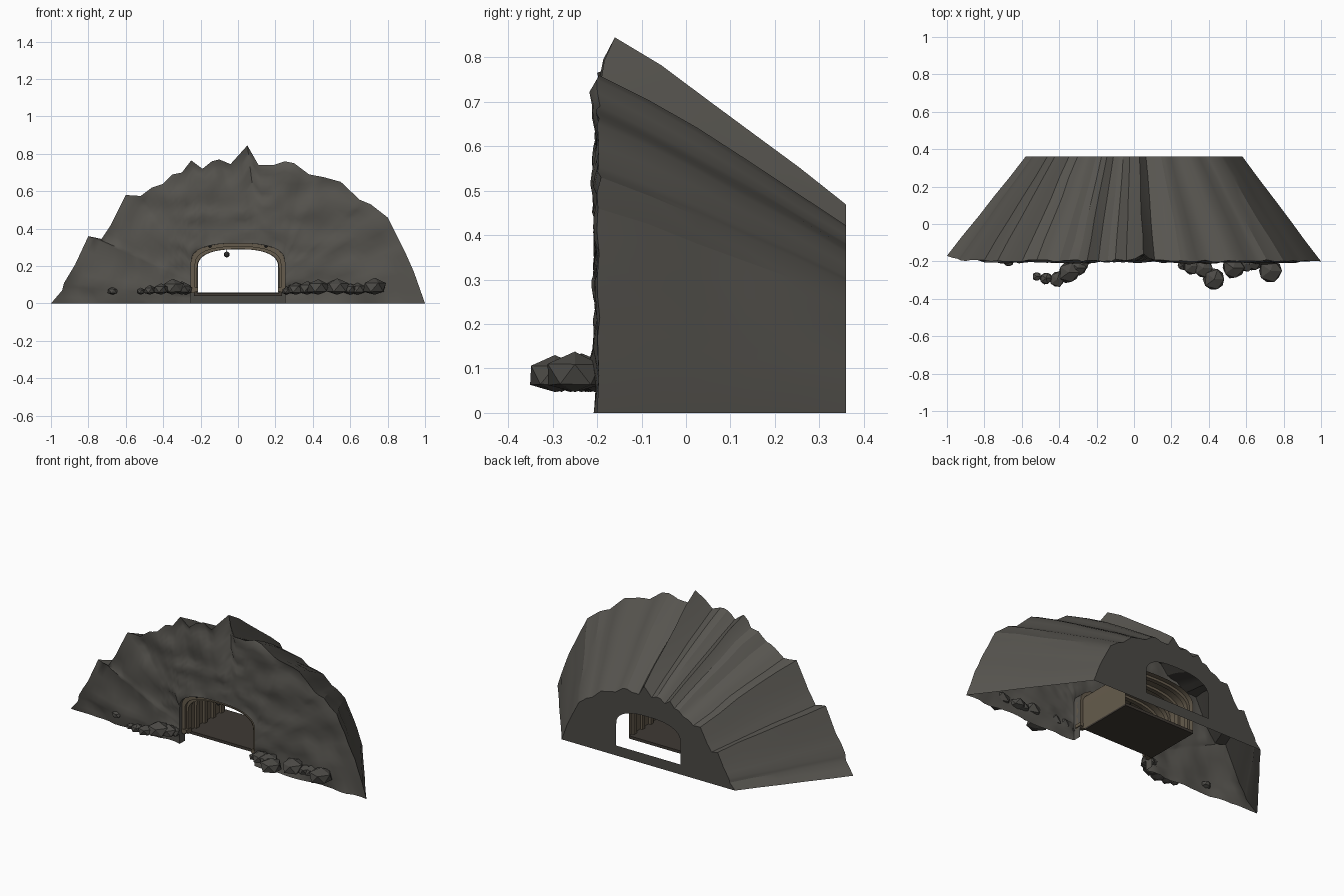
import bpy, bmesh, math, random
from mathutils import Vector, noise

if "Cube" in bpy.data.objects:
    bpy.data.objects.remove(bpy.data.objects["Cube"])

random.seed(4)

def mat(name, c):
    m = bpy.data.materials.new(name)
    m.diffuse_color = (*c, 1)
    m.use_nodes = True
    m.node_tree.nodes["Principled BSDF"].inputs["Base Color"].default_value = m.diffuse_color
    return m

ROCK = mat("rock", (0.095, 0.09, 0.079))
DARK = mat("dark_rock", (0.07, 0.067, 0.06))
WOOD = mat("wood", (0.13, 0.105, 0.072))
SOIL = mat("soil", (0.05, 0.042, 0.034))
IRON = mat("iron", (0.03, 0.03, 0.03))

def make(name, verts, faces, material, angle=None):
    me = bpy.data.meshes.new(name)
    me.from_pydata(verts, [], faces)
    bm = bmesh.new()
    bm.from_mesh(me)
    bmesh.ops.recalc_face_normals(bm, faces=bm.faces)
    bm.to_mesh(me)
    bm.free()
    ob = bpy.data.objects.new(name, me)
    bpy.context.collection.objects.link(ob)
    me.materials.append(material)
    if angle:
        bpy.context.view_layer.objects.active = ob
        ob.select_set(True)
        bpy.ops.object.shade_smooth_by_angle(angle=math.radians(angle))
        ob.select_set(False)
    return ob

def loft(name, rings, material, angle=None, closed=False):
    n, r = len(rings[0]), len(rings)
    verts = [tuple(p) for ring in rings for p in ring]
    faces = [(j*n+i, j*n+i+1, (j+1) % r*n+i+1, (j+1) % r*n+i)
             for j in range(r if closed else r-1) for i in range(n-1)]
    if closed:
        faces += [tuple(j*n for j in range(r)), tuple(j*n+n-1 for j in range(r))]
    return make(name, verts, faces, material, angle)

def box(name, x0, x1, y0, y1, z0, z1, material):
    v = [(x, y, z) for x in (x0, x1) for y in (y0, y1) for z in (z0, z1)]
    f = [(0, 1, 3, 2), (4, 6, 7, 5), (0, 4, 5, 1), (2, 3, 7, 6), (0, 2, 6, 4), (1, 5, 7, 3)]
    return make(name, v, f, material)

def arch(t, w, h, base=0.0):
    """Tunnel outline, t from 0 (left foot) to 1 (right foot)."""
    spring = h - 0.10
    if t < 0.25:
        return -w, base + (spring - base)*t/0.25
    if t > 0.75:
        return w, base + (spring - base)*(1-t)/0.25
    a = math.pi*(1 - (t-0.25)/0.5)
    c, s = math.cos(a), max(0, math.sin(a))
    return w*math.copysign(abs(c)**0.8, c), spring + 0.10*s**0.8

# jagged outline of the rock face
SIL = [(-1, 0), (-.94, .07), (-.93, .11), (-.87, .21), (-.80, .36), (-.73, .345), (-.68, .42),
       (-.60, .58), (-.52, .575), (-.46, .62), (-.40, .64), (-.35, .69), (-.30, .70), (-.25, .765),
       (-.19, .72), (-.14, .76), (-.10, .77), (-.04, .745), (.05, .845), (.11, .74), (.19, .74),
       (.25, .76), (.30, .75), (.38, .69), (.46, .675), (.55, .65), (.65, .555), (.71, .53),
       (.80, .46), (.85, .36), (.90, .26), (.94, .17), (1, 0)]
rim = []
for a, b in zip(SIL, SIL[1:]):
    rim += [a, ((a[0]+b[0])/2, (a[1]+b[1])/2)]
rim.append(SIL[-1])
rim_y = [-0.197 + 0.032*max(0, z-0.76)/0.085 + 0.03*max(0, -x-.9)/.1
         + random.uniform(-.006, .006) for x, z in rim]
rim_y[-1] = -0.2
# spread the columns evenly around the opening
ts = [i/(len(rim)-1) for i in range(len(rim))]

# front rock face: opening reveal, then lofted to the outline with blocky relief
R = 18
front = [[(p[0], -0.15, p[1]) for p in (arch(t, 0.25, 0.322) for t in ts)]]
for j in range(R):
    k = j/(R-1)
    ring = []
    for i, (x, z) in enumerate(rim):
        ax, az = arch(ts[i], 0.25, 0.322)
        px, pz = ax+(x-ax)*k, az+(z-az)*k
        py = rim_y[i]*k - 0.2*(1-k)
        if 0 < j < R-1:
            block = noise.cell(Vector((px*11, pz*20, 3)))
            py += 0.016*noise.noise(Vector((px*5, pz*9, 2))) + 0.008*block
        ring.append((px, py, max(0, pz)))
    front.append(ring)
loft("front_rock_face", front, ROCK, 50)

# tapering hill behind the face
hill = []
for j in range(6):
    k = j/5
    ring = []
    for i, (x, z) in enumerate(rim):
        sx, sz = 1-0.42*k, 1-0.445*k**1.1
        d = 0.008*noise.noise(Vector((x*6, z*6, k*3))) if 0 < j < 5 else 0
        ring.append((x*sx + d, rim_y[i]+(0.36-rim_y[i])*k, z*sz + (d if z > 0 else 0)))
    hill.append(ring)
loft("hill_sides", hill, ROCK, 22)

# flat rear wall with the exit hole
exit_ring = [(p[0], 0.36, p[1]) for p in (arch(t, 0.215, 0.29) for t in ts)]
loft("rear_wall", [hill[-1], exit_ring], DARK)
make("rear_sill", [(-.215, .36, 0), (.215, .36, 0), (.215, .36, .06), (-.215, .36, .06)],
     [(0, 1, 2, 3)], DARK)

# tunnel lining and floor, set back from the face and short of the rear wall
T = [i/32 for i in range(33)]
loft("tunnel_lining", [[(p[0], y, p[1]) for p in (arch(t, 0.235, 0.308, 0.05) for t in T)]
                       for y in (-0.15, 0.21)], WOOD, 30)
box("tunnel_floor", -.235, .235, -.13, .21, .04, .057, SOIL)

# arched timber ribs and the front frame
def rib(name, wi, hi, wo, ho, y0, y1, base):
    rings = [[(p[0], y, p[1]) for p in (arch(t, w, h, base) for t in T)]
             for w, h, y in ((wi, hi, y0), (wo, ho, y0), (wo, ho, y1), (wi, hi, y1))]
    return loft(name, rings, WOOD, 30, closed=True)

for n, y in enumerate((-0.07, 0.01, 0.09, 0.17)):
    rib(f"tunnel_rib_{n}", .219, .291, .234, .306, y-.013, y+.013, .055)
rib("front_frame_inner", .218, .291, .232, .306, -.165, -.135, .055)
rib("front_frame_outer", .230, .304, .250, .322, -.180, -.145, .055)

def ball(name, c, r, material, squash=1.0, jitter=0.0, ground=-1.0):
    bm = bmesh.new()
    bmesh.ops.create_icosphere(bm, subdivisions=1 if jitter else 2, radius=r)
    for v in bm.verts:
        v.co *= 1 + random.uniform(-jitter, jitter)
        v.co.z *= squash
        v.co += Vector(c)
        v.co.z = max(v.co.z, ground)
    me = bpy.data.meshes.new(name)
    bm.to_mesh(me)
    bm.free()
    me.materials.append(material)
    bpy.context.collection.objects.link(bpy.data.objects.new(name, me))

# bolts, foot plates and hanging lamp
for s in (-1, 1):
    ball(f"frame_bolt_{s}", (s*.15, -.180, .308), .010, IRON)
    box(f"frame_foot_{s}", s*.235-.02, s*.235+.02, -.184, -.14, .065, .085, WOOD)
ball("lamp", (-.06, -.10, .262), .016, IRON)
box("lamp_cord", -.062, -.058, -.102, -.098, .27, .30, IRON)

# flat-bottomed boulders along the foot of the face: x, y, radius
ROCKS = [(-.52, -.28, .026), (-.47, -.29, .036), (-.41, -.295, .045), (-.35, -.26, .062),
         (-.30, -.235, .05), (-.28, -.215, .04), (-.67, -.2, .03), (.26, -.22, .03),
         (.31, -.225, .05), (.37, -.235, .055), (.43, -.295, .064), (.53, -.235, .064),
         (.60, -.215, .045), (.64, -.205, .05), (.73, -.25, .066)]
for n, (x, y, r) in enumerate(ROCKS):
    ball(f"boulder_{n}", (x, y, .05 + r*.55), r, DARK, 0.75, 0.1, 0.047)
